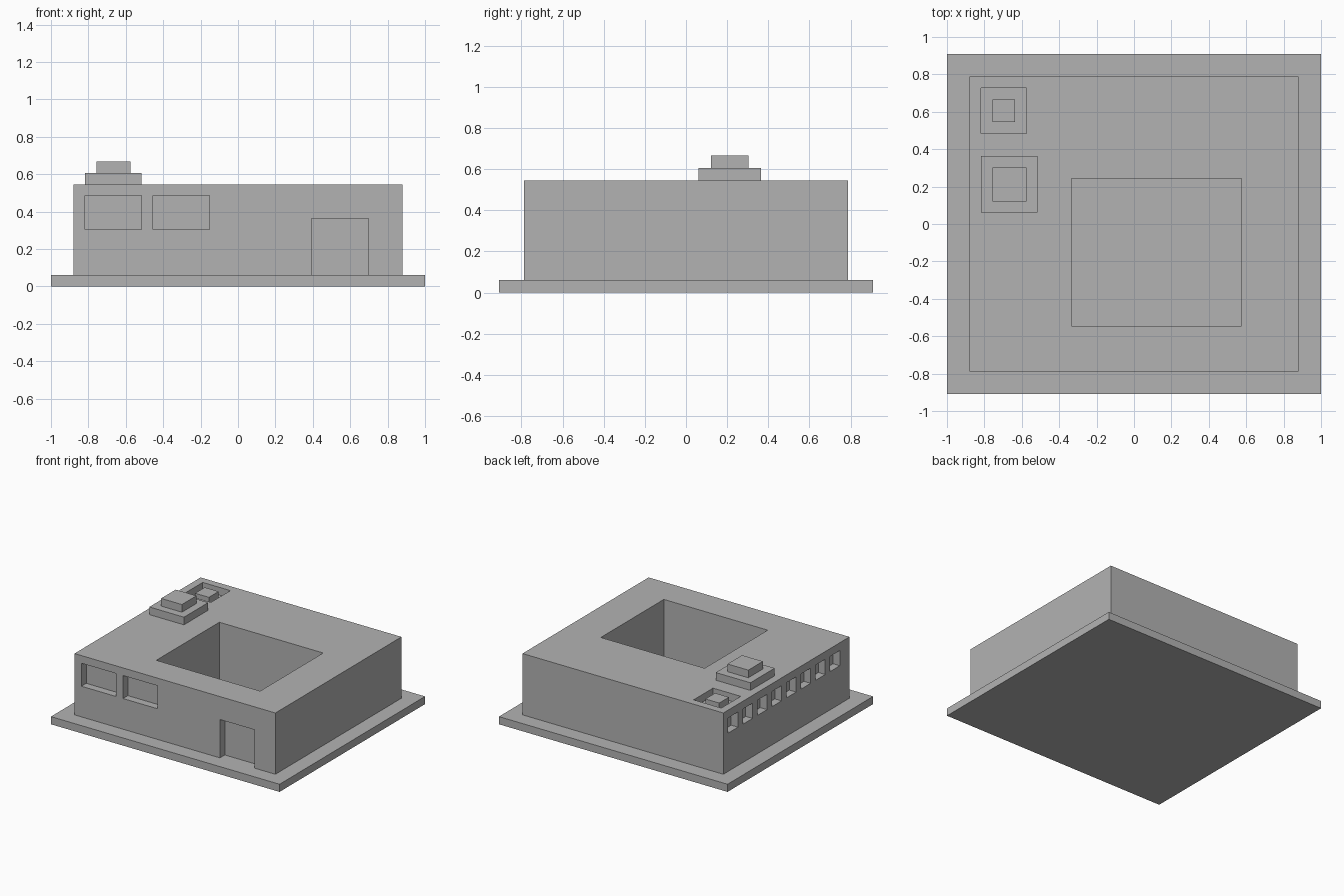
import bpy
import bmesh
from mathutils import Vector

if "Cube" in bpy.data.objects:
    bpy.data.objects.remove(bpy.data.objects["Cube"], do_unlink=True)

U = 2 / 33  # building module

stone = bpy.data.materials.new("plain_grey")
stone.use_nodes = True
GREY = (0.45, 0.45, 0.45, 1)
stone.diffuse_color = GREY
stone.node_tree.nodes["Principled BSDF"].inputs["Base Color"].default_value = GREY


def boxes(name, spans):
    """One object made of boxes, each given as (low corner, high corner) in modules."""
    bm = bmesh.new()
    for low, high in spans:
        low, high = Vector(low) * U, Vector(high) * U
        made = bmesh.ops.create_cube(bm, size=1)["verts"]
        for v in made:
            v.co = Vector([(low[i] + high[i]) / 2 + v.co[i] * (high[i] - low[i])
                           for i in range(3)])
    mesh = bpy.data.meshes.new(name)
    bm.to_mesh(mesh)
    bm.free()
    mesh.materials.append(stone)
    obj = bpy.data.objects.new(name, mesh)
    bpy.context.collection.objects.link(obj)
    return obj


# Ground slab and main block
W, D, TOP = 14.5, 13, 9
boxes("ground_slab", [((-16.5, -15, 0), (16.5, 15, 1))])
building = boxes("building", [((-W, -D, 1), (W, D, TOP))])

# Openings: courtyard, sunken roof bay, door, front windows, row of side windows
openings = [
    ((-5.5, -9, 0), (9.5, 4, TOP + 1)),
    ((-13.5, 8, 8), (-9.5, 12, TOP + 1)),
    ((6.5, -D - 1, 0), (11.5, 1 - D, 6)),
]
for x in (-13.5, -7.5):
    openings.append(((x, -D - 1, 5), (x + 5, 1 - D, 8)))
for i in range(8):
    y = 12 - 3 * i
    openings.append(((-W - 1, y - 2, 6), (0.98 - W, y, 7.98)))

cutter = boxes("opening_cutter", openings)
cutter.hide_render = True
cut = building.modifiers.new("openings", "BOOLEAN")
cut.operation = "DIFFERENCE"
cut.solver = "EXACT"
cut.object = cutter
bpy.context.view_layer.objects.active = building
bpy.ops.object.modifier_apply(modifier=cut.name)
bpy.data.objects.remove(cutter, do_unlink=True)

# Rooftop units
boxes("roof_unit_base", [((-13.5, 1, 9), (-8.5, 6, 10))])
boxes("roof_unit_cap", [((-12.5, 2, 10), (-9.5, 5, 11))])
boxes("sunken_roof_unit", [((-12.5, 9, 8), (-10.5, 11, 9))])
